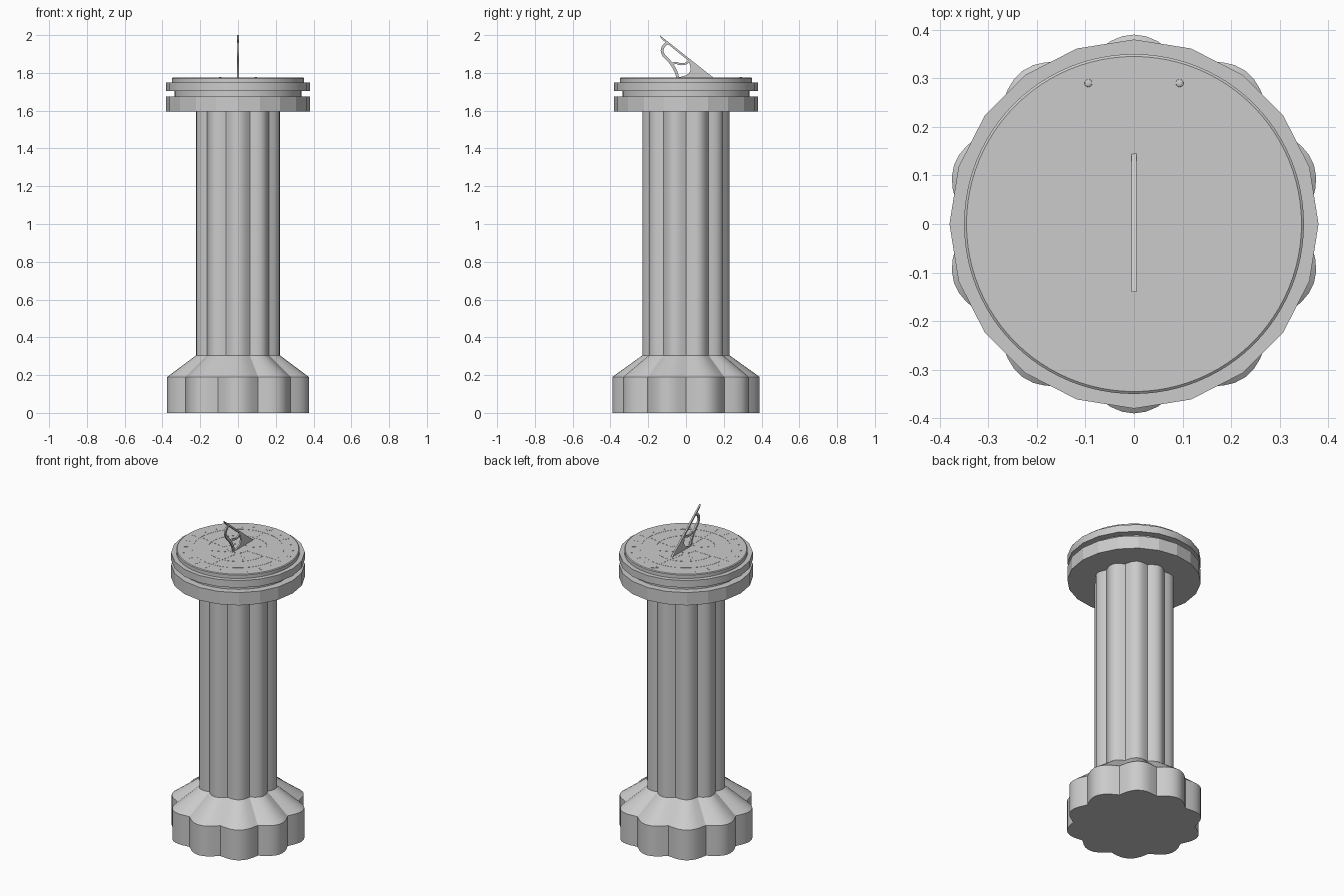
import bpy, bmesh
from math import sin, cos, pi, radians
from mathutils import Vector

if "Cube" in bpy.data.objects:
    bpy.data.objects.remove(bpy.data.objects["Cube"])

TAU = 2 * pi
TOP = 1.775  # height of the dial face


def finish(name, bm, smooth=True):
    bmesh.ops.recalc_face_normals(bm, faces=bm.faces)
    mesh = bpy.data.meshes.new(name)
    bm.to_mesh(mesh)
    bm.free()
    ob = bpy.data.objects.new(name, mesh)
    bpy.context.collection.objects.link(ob)
    if smooth:
        bpy.ops.object.select_all(action='DESELECT')
        ob.select_set(True)
        bpy.context.view_layer.objects.active = ob
        bpy.ops.object.shade_smooth_by_angle(angle=radians(30))
    return ob


def loft(name, levels, outline, smooth=True):
    """Stack scaled copies of a closed outline; levels are (radius, z)."""
    bm = bmesh.new()
    rings = [[bm.verts.new((x * r, y * r, z)) for x, y in outline] for r, z in levels]
    n = len(outline)
    for a, b in zip(rings, rings[1:]):
        for i in range(n):
            j = (i + 1) % n
            bm.faces.new((a[i], a[j], b[j], b[i]))
    bm.faces.new(rings[0])
    bm.faces.new(rings[-1])
    return finish(name, bm, smooth)


def prisms(name, polys, place, w0, w1, smooth=False):
    """Extrude flat polygons from w0 to w1, mapped to space by place(u, v, w)."""
    bm = bmesh.new()
    for poly in polys:
        a = [bm.verts.new(place(u, v, w0)) for u, v in poly]
        b = [bm.verts.new(place(u, v, w1)) for u, v in poly]
        bm.faces.new(a)
        bm.faces.new(b)
        for i in range(len(a)):
            j = (i + 1) % len(a)
            bm.faces.new((a[i], a[j], b[j], b[i]))
    return finish(name, bm, smooth)


def smooth_path(pts, steps=6):
    """Catmull-Rom curve through the points."""
    p = [Vector(q) for q in pts]
    p = [2 * p[0] - p[1]] + p + [2 * p[-1] - p[-2]]
    out = []
    for a, b, c, d in zip(p, p[1:], p[2:], p[3:]):
        for k in range(steps):
            t = k / steps
            out.append(0.5 * (2 * b + (c - a) * t + (2 * a - 5 * b + 4 * c - d) * t * t
                              + (3 * b - a - 3 * c + d) * t ** 3))
    return out + [p[-2]]


def ribbon(path, width):
    left, right = [], []
    for i, q in enumerate(path):
        d = (path[min(i + 1, len(path) - 1)] - path[max(i - 1, 0)]).normalized()
        n = Vector((-d.y, d.x)) * width / 2
        left.append(q + n)
        right.append(q - n)
    return left + right[::-1]


def polygon(n):
    return [(cos(TAU * i / n), sin(TAU * i / n)) for i in range(n)]


def lobed(n=100):
    pts = []
    for i in range(n):
        a = pi / 2 + TAU * i / n
        r = 0.885 + 0.115 * ((1 + cos(TAU * i / n * 10)) / 2) ** 0.6
        pts.append((r * cos(a), r * sin(a)))
    return pts


def polar(r, a):
    return (r * cos(a), r * sin(a))


# Ten-lobed foot and fluted shaft
loft("pedestal_column", [(0.39, 0), (0.39, 0.19), (0.23, 0.305), (0.23, 1.6)], lobed())

# Twenty-sided capital, neck and plate
loft("capital", [(0.38, 1.595), (0.38, 1.675)], polygon(20), smooth=False)
loft("capital_neck", [(0.335, 1.67), (0.335, 1.71)], polygon(40))
loft("dial_plate", [(0.38, 1.705), (0.38, 1.75)], polygon(20))

# Round dial with a slightly bevelled rim
loft("dial", [(0.35, 1.745), (0.35, TOP - 0.004), (0.345, TOP)], polygon(96))

# Raised rings on the dial
for label, r in (("inner", 0.06), ("middle", 0.174), ("outer", 0.26)):
    bm = bmesh.new()
    n = 96
    section = ((r - 0.0015, TOP - 0.001), (r - 0.0015, TOP + 0.001),
               (r + 0.0015, TOP + 0.001), (r + 0.0015, TOP - 0.001))
    rings = [[bm.verts.new((*polar(q, TAU * i / n), z)) for q, z in section] for i in range(n)]
    for i in range(n):
        a, b = rings[i], rings[(i + 1) % n]
        for k in range(4):
            bm.faces.new((a[k], a[(k + 1) % 4], b[(k + 1) % 4], b[k]))
    finish(label + "_ring", bm)


def on_dial(u, v, w):
    return (u, v, w)


# Eight-pointed compass star, one half of each point raised
star = []
for i in range(8):
    a = i * pi / 4
    tip = 0.25 if i % 2 == 0 else 0.165
    star.append([polar(0.062, a), polar(tip, a), polar(0.085, a + pi / 8)])
prisms("compass_star", star, on_dial, TOP - 0.001, TOP + 0.0008)

# Plain hour marks around the rim
marks = []
for i in range(24):
    a = i * TAU / 24
    if abs(a - pi / 2) > radians(20):
        d = 0.012
        marks.append([polar(0.285, a - d), polar(0.318, a - d), polar(0.318, a + d), polar(0.285, a + d)])
prisms("hour_marks", marks, on_dial, TOP - 0.001, TOP + 0.0008)

# Small noon star and two studs
noon = []
for i in range(10):
    x, y = polar(0.022 if i % 2 == 0 else 0.009, -pi / 2 + i * pi / 5)
    noon.append((x, y + 0.31))
prisms("noon_star", [noon], on_dial, TOP - 0.001, TOP + 0.001)
for side, x in (("left", -0.094), ("right", 0.094)):
    bm = bmesh.new()
    bmesh.ops.create_uvsphere(bm, u_segments=16, v_segments=8, radius=0.008)
    bmesh.ops.scale(bm, vec=(1, 1, 0.4), verts=bm.verts)
    bmesh.ops.translate(bm, vec=(x, 0.29, TOP), verts=bm.verts)
    finish(side + "_stud", bm)


def upright(u, v, w):
    return (w, u, v)


# Gnomon: sloping edge, curved support, inner scroll and solid heel
slope = [(0.145, TOP), (-0.14, 2.0), (-0.128, 1.978), (0.125, TOP)]
prisms("gnomon_edge", [slope], upright, -0.005, 0.005)
support = smooth_path([(-0.095, 1.963), (-0.122, 1.935), (-0.122, 1.9), (-0.08, 1.852),
                       (-0.055, 1.81), (-0.043, TOP - 0.002)])
prisms("gnomon_support", [ribbon(support, 0.015)], upright, -0.005, 0.005, True)
scroll = smooth_path([(-0.077, 1.845), (-0.055, 1.853), (-0.03, 1.846), (0.0, 1.85), (0.015, 1.865)])
prisms("gnomon_scroll", [ribbon(scroll, 0.011)], upright, -0.005, 0.005, True)
heel = smooth_path([(0.012, 1.872), (0.02, 1.845), (0.024, 1.815), (0.005, 1.79), (-0.043, TOP)])
prisms("gnomon_heel", [[Vector((0.135, TOP))] + heel], upright, -0.0045, 0.0045, True)
